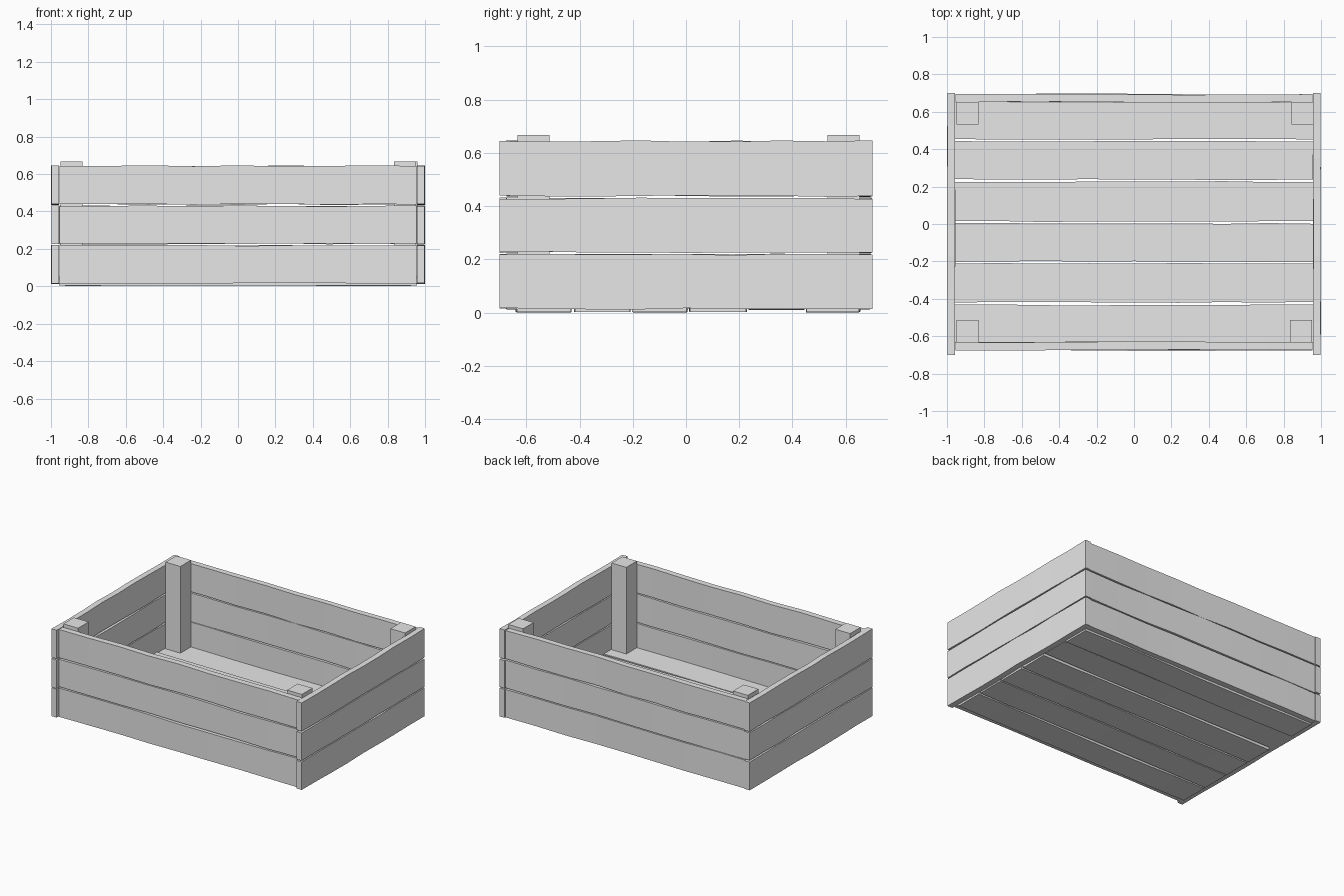
import bpy
import bmesh
import math
import random
from mathutils import Vector

random.seed(4)
cube = bpy.data.objects.get("Cube")
if cube:
    bpy.data.objects.remove(cube, do_unlink=True)

wood = bpy.data.materials.new("plain_grey_wood")
wood.use_nodes = True
grey = (0.8, 0.8, 0.8, 1)
wood.diffuse_color = grey
wood.node_tree.nodes["Principled BSDF"].inputs["Base Color"].default_value = grey


def box(name, low, high, along=None, across=None, bow=0.004, segments=8):
    """Box between two corners; planks are split along one axis and warped."""
    low, high = Vector(low), Vector(high)
    size, centre = high - low, (low + high) / 2
    bm = bmesh.new()
    bmesh.ops.create_cube(bm, size=1)
    for v in bm.verts:
        v.co = Vector(a * b for a, b in zip(v.co, size)) + centre
    if along is not None:
        edges = [e for e in bm.edges
                 if abs(e.verts[0].co[along] - e.verts[1].co[along]) > size[along] / 2]
        bmesh.ops.subdivide_edges(bm, edges=edges, cuts=segments - 1, use_grid_fill=True)
        # Gentle thickness bow and slightly uneven sawn edges
        thick = 3 - along - across
        phase = random.uniform(0, math.tau)
        jitter = {}
        for v in bm.verts:
            t = (v.co[along] - low[along]) / size[along]
            side = v.co[across] > centre[across]
            key = (round(t * segments), side)
            if key not in jitter:
                jitter[key] = random.uniform(0, 0.006)
            v.co[across] += -jitter[key] if side else jitter[key]
            v.co[thick] += bow * math.sin(math.pi * t) * math.sin(5 * t + phase)
    mesh = bpy.data.meshes.new(name)
    bm.to_mesh(mesh)
    bm.free()
    mesh.materials.append(wood)
    obj = bpy.data.objects.new(name, mesh)
    bpy.context.collection.objects.link(obj)
    return obj


# Wall planks, three courses on each side
courses = [("lower", 0.012, 0.222), ("middle", 0.224, 0.432), ("upper", 0.435, 0.647)]
for course, z0, z1 in courses:
    box(course + "_front_plank", (-0.955, -0.675, z0), (0.955, -0.632, z1), 0, 2)
    box(course + "_back_plank", (-0.955, 0.652, z0), (0.955, 0.694, z1), 0, 2)
    box(course + "_left_plank", (0.957, -0.7, z0), (0.998, 0.7, z1), 1, 2, 0.002)
    box(course + "_right_plank", (-0.998, -0.7, z0), (-0.957, 0.7, z1), 1, 2, 0.002)

# Floor planks
rows = [(-0.64, -0.43), (-0.422, -0.207), (-0.203, 0.006),
        (0.01, 0.23), (0.235, 0.446), (0.45, 0.655)]
for i, (y0, y1) in enumerate(rows):
    lift = 0.012 if i == 4 else 0.003
    box(f"floor_plank_{i + 1}", (-0.957, y0, lift), (0.957, y1, lift + 0.04), 0, 1, 0.003)

# Corner posts standing on the floor
for name, x, y in [("front_right", -0.95, -0.633), ("front_left", 0.835, -0.633),
                   ("back_right", -0.95, 0.532), ("back_left", 0.843, 0.532)]:
    box(name + "_post", (x, y, 0.035), (x + 0.118, y + 0.12, 0.668))
